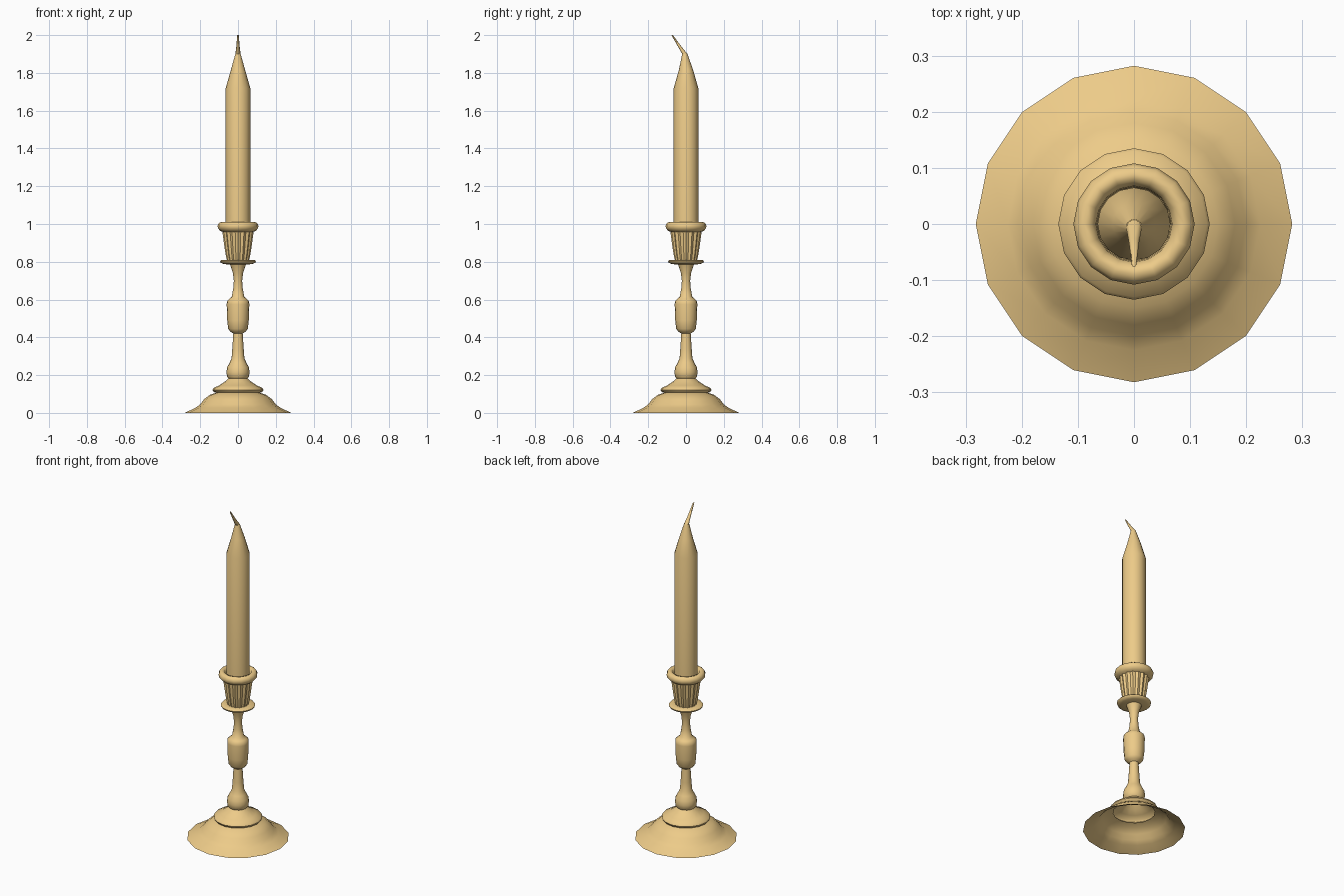
import bpy, bmesh, math

SIDES = 16
brass = bpy.data.materials.new("warm_tan")
brass.diffuse_color = (0.85, 0.60, 0.25, 1)


def loft(name, rings, sides=SIDES, cap_start=False, cap_end=False, flute=1.0, angle=50):
    """Skin circular rings (radius, z, y offset); flute scales every other vertex."""
    bm = bmesh.new()
    loops = []
    for ring in rings:
        r, z = ring[:2]
        y0 = ring[2] if len(ring) > 2 else 0
        loop = []
        for i in range(sides):
            a = 2 * math.pi * i / sides
            k = r * (flute if i % 2 else 1)
            loop.append(bm.verts.new((k * math.cos(a), y0 + k * math.sin(a), z)))
        loops.append(loop)
    for a, b in zip(loops, loops[1:]):
        for i in range(sides):
            j = (i + 1) % sides
            bm.faces.new((a[i], a[j], b[j], b[i]))
    if cap_start:
        bm.faces.new(loops[0][::-1])
    if cap_end:
        bm.faces.new(loops[-1])
    mesh = bpy.data.meshes.new(name)
    bm.to_mesh(mesh)
    bm.free()
    mesh.materials.append(brass)
    obj = bpy.data.objects.new(name, mesh)
    bpy.context.collection.objects.link(obj)
    bpy.context.view_layer.objects.active = obj
    obj.select_set(True)
    bpy.ops.object.shade_smooth_by_angle(angle=math.radians(angle))
    obj.select_set(False)
    return obj


# Flared foot, open underneath
loft("foot", [(0.282, 0.003), (0.282, 0.0), (0.225, 0.027), (0.20, 0.045), (0.18, 0.072),
              (0.15, 0.095), (0.115, 0.107)][1:])

# Stepped collar on the foot
loft("foot_collar", [(0.115, 0.107), (0.128, 0.110), (0.135, 0.122), (0.130, 0.132),
                     (0.10, 0.145), (0.07, 0.165), (0.05, 0.183)])

# Turned stem with lower knob, baluster and neck
loft("stem", [(0.05, 0.183), (0.058, 0.192), (0.061, 0.215), (0.058, 0.24), (0.045, 0.265),
              (0.034, 0.29), (0.030, 0.34), (0.025, 0.42), (0.04, 0.43), (0.052, 0.445),
              (0.057, 0.49), (0.060, 0.575), (0.058, 0.592), (0.048, 0.602), (0.033, 0.615),
              (0.025, 0.66), (0.022, 0.70), (0.027, 0.74), (0.038, 0.775), (0.042, 0.785)])

# Drip plate under the cup
loft("drip_plate", [(0.04, 0.785), (0.075, 0.788), (0.092, 0.795), (0.095, 0.803),
                    (0.088, 0.809), (0.055, 0.809)])

# Fluted cup
loft("fluted_cup", [(0.058, 0.807), (0.064, 0.83), (0.072, 0.88), (0.080, 0.94), (0.084, 0.965)],
     sides=32, flute=0.91, angle=25)

# Rolled cup rim with a socket going down around the candle
loft("cup_rim", [(0.076, 0.957), (0.094, 0.963), (0.106, 0.977), (0.108, 0.99), (0.103, 1.003),
                 (0.09, 1.011), (0.077, 1.007), (0.068, 0.99), (0.066, 0.96)])

# Candle with tapered top
loft("candle", [(0.065, 0.95), (0.065, 1.72), (0.038, 1.815), (0.014, 1.90, -0.006)],
     cap_start=True, angle=60)

# Bent wick leaning to the front
loft("wick", [(0.014, 1.90, -0.006), (0.009, 1.94, -0.034), (0.004, 2.0, -0.073)],
     sides=8, cap_start=True, cap_end=True, angle=60)
